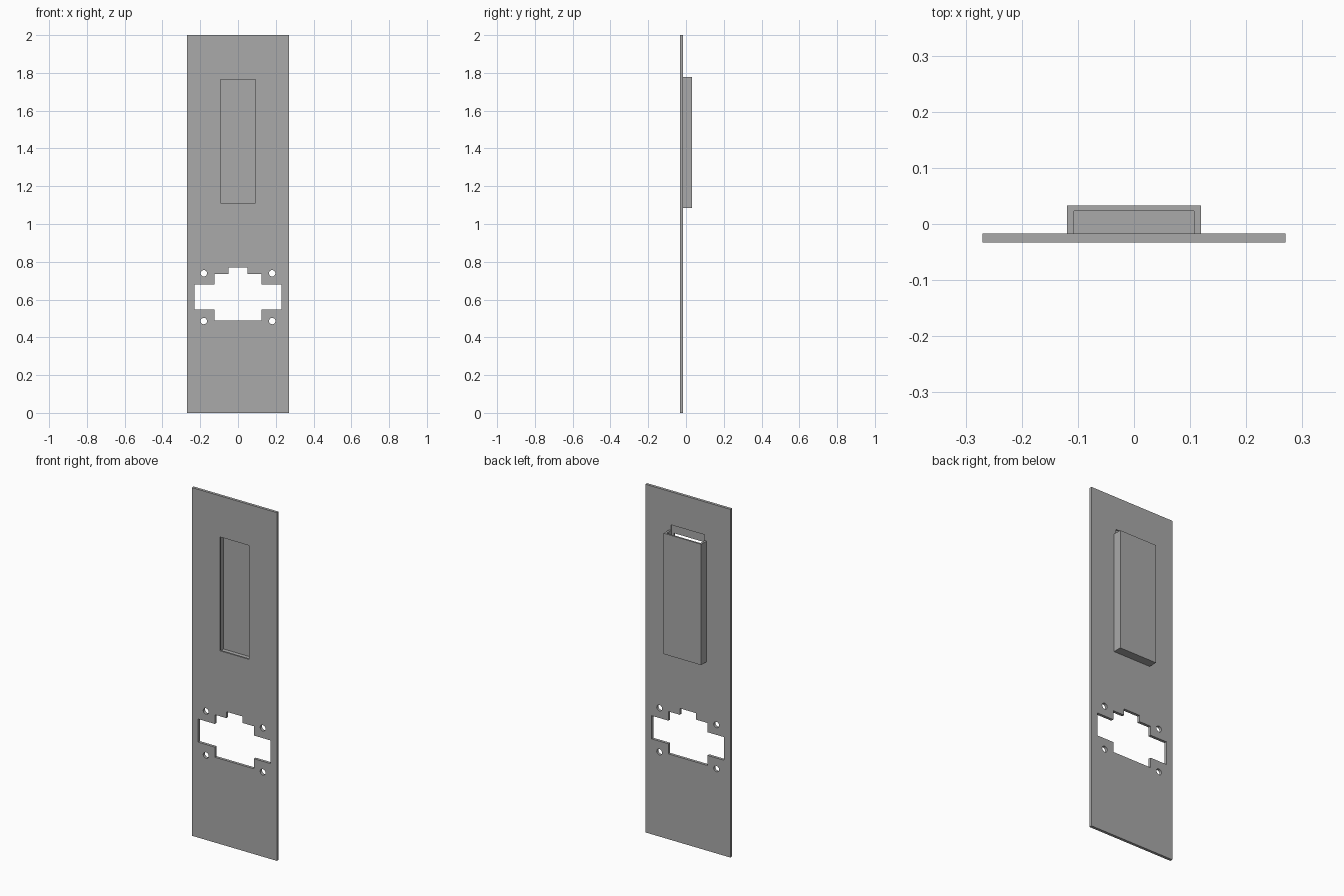
import bpy
import bmesh
import math

cube = bpy.data.objects.get("Cube")
if cube:
    bpy.data.objects.remove(cube, do_unlink=True)

grey = bpy.data.materials.new("panel grey")
grey.use_nodes = True
colour = (0.4, 0.4, 0.4, 1)
grey.diffuse_color = colour
grey.node_tree.nodes["Principled BSDF"].inputs["Base Color"].default_value = colour


def extrude(name, outline, y0, y1):
    """Prism from an (x, z) outline running from y0 back to y1."""
    bm = bmesh.new()
    face = bm.faces.new([bm.verts.new((x, y0, z)) for x, z in outline])
    geom = bmesh.ops.extrude_face_region(bm, geom=[face])["geom"]
    moved = [v for v in geom if isinstance(v, bmesh.types.BMVert)]
    bmesh.ops.translate(bm, verts=moved, vec=(0, y1 - y0, 0))
    bmesh.ops.recalc_face_normals(bm, faces=bm.faces)
    mesh = bpy.data.meshes.new(name)
    bm.to_mesh(mesh)
    bm.free()
    mesh.materials.append(grey)
    ob = bpy.data.objects.new(name, mesh)
    bpy.context.collection.objects.link(ob)
    return ob


def rect(half, z0, z1):
    return [(-half, z0), (half, z0), (half, z1), (-half, z1)]


def circle(cx, cz, r, sides=24):
    angles = [math.tau * i / sides for i in range(sides)]
    return [(cx + r * math.cos(a), cz + r * math.sin(a)) for a in angles]


def cut(target, outline, y0, y1):
    """Subtract a prism from the target and discard the cutter."""
    cutter = extrude("cutter", outline, y0, y1)
    cutter.hide_render = True
    mod = target.modifiers.new("cut", 'BOOLEAN')
    mod.operation = 'DIFFERENCE'
    mod.solver = 'EXACT'
    mod.object = cutter
    bpy.context.view_layer.objects.active = target
    bpy.ops.object.modifier_apply(modifier=mod.name)
    bpy.data.objects.remove(cutter, do_unlink=True)


FRONT, BACK, REAR = -0.033, -0.017, 0.033
THROUGH = (-0.1, 0.1)

# Flat panel with a tall window and a shallow slot recess behind it
panel = extrude("panel", rect(0.27, 0, 2), FRONT, BACK)
cut(panel, rect(0.107, 1.095, 1.81), -0.023, 0.1)
cut(panel, rect(0.0925, 1.11, 1.764), *THROUGH)

# Stepped connector opening, mirrored about the centre line
right = [(0.124, 0.49), (0.124, 0.548), (0.23, 0.548), (0.23, 0.681),
         (0.124, 0.681), (0.124, 0.734), (0.0515, 0.734), (0.0515, 0.771)]
cut(panel, right + [(-x, z) for x, z in reversed(right)], *THROUGH)

# Four screw holes
for x in (-0.181, 0.181):
    for z in (0.486, 0.739):
        cut(panel, circle(x, z, 0.017), *THROUGH)

# Rear pocket, open at the top and towards the panel
pocket = extrude("rear_pocket", rect(0.119, 1.084, 1.778), BACK, REAR)
cut(pocket, rect(0.107, 1.095, 1.9), -0.1, 0.023)
